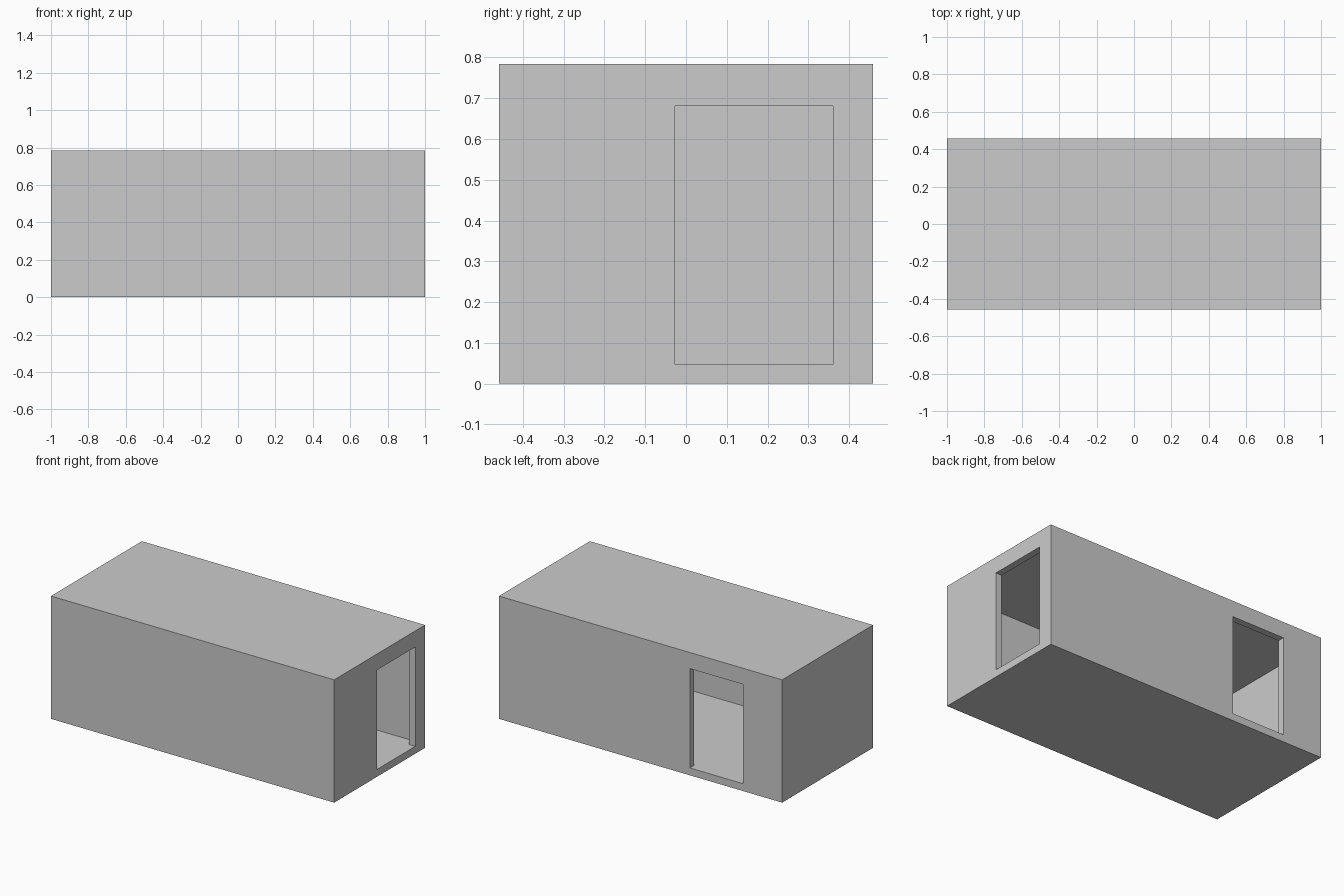
import bpy
import bmesh
from mathutils import Matrix, Vector

if "Cube" in bpy.data.objects:
    bpy.data.objects.remove(bpy.data.objects["Cube"])


def box(name, lo, hi):
    """Axis-aligned box between two corners."""
    lo, hi = Vector(lo), Vector(hi)
    bm = bmesh.new()
    bmesh.ops.create_cube(bm, size=1.0)
    size = hi - lo
    bmesh.ops.transform(
        bm, verts=bm.verts,
        matrix=Matrix.Translation((lo + hi) / 2) @ Matrix.Diagonal((*size, 1)))
    mesh = bpy.data.meshes.new(name)
    bm.to_mesh(mesh)
    bm.free()
    ob = bpy.data.objects.new(name, mesh)
    bpy.context.collection.objects.link(ob)
    return ob


def cut(target, cutter):
    """Subtract a hidden helper from the target."""
    mod = target.modifiers.new(cutter.name, 'BOOLEAN')
    mod.operation = 'DIFFERENCE'
    mod.solver = 'EXACT'
    mod.object = cutter
    cutter.hide_render = True
    cutter.display_type = 'WIRE'


HX, HY, H = 1.0, 0.458, 0.784      # half length, half width, height
WALL, FLOOR, ROOF = 0.043, 0.047, 0.06
DOOR_TOP = 0.681

# Outer shell of the room
shell = box("room_shell", (-HX, -HY, 0), (HX, HY, H))

# Hollow interior
cut(shell, box("interior_cutter", (-HX + WALL, -HY + WALL, FLOOR),
               (HX - WALL, HY - WALL, H - ROOF)))

# Doorway in the right wall, sill level with the floor
cut(shell, box("right_door_cutter", (HX - 0.1, -0.027, FLOOR),
               (HX + 0.1, 0.36, DOOR_TOP)))

# Doorway in the back wall
cut(shell, box("back_door_cutter", (-0.722, HY - 0.1, FLOOR),
               (-0.348, HY + 0.1, DOOR_TOP)))
